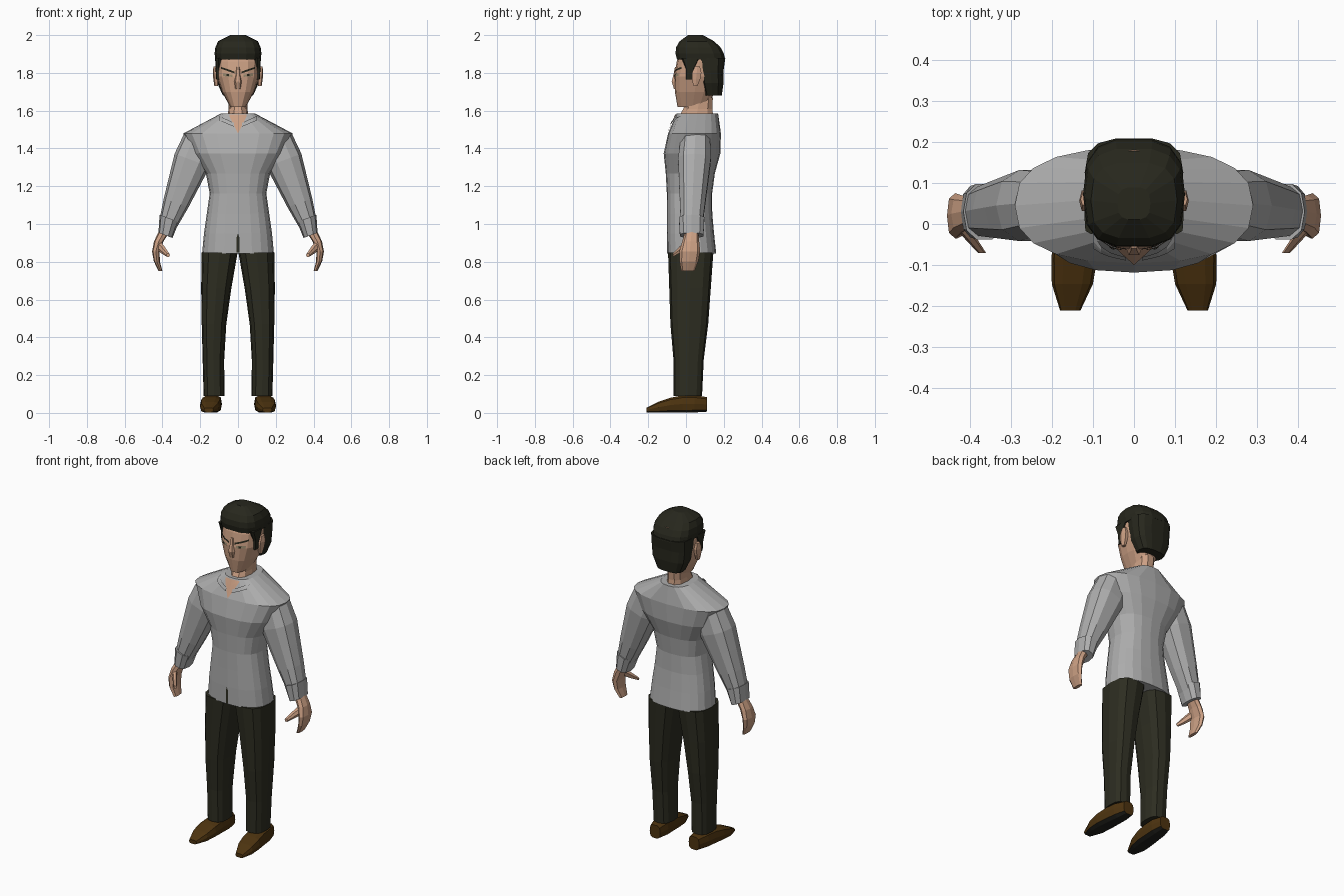
import bpy, bmesh, math
from mathutils import Vector
from mathutils.bvhtree import BVHTree

cube = bpy.data.objects.get("Cube")
if cube:
    bpy.data.objects.remove(cube, do_unlink=True)


def material(name, *rgb):
    mat = bpy.data.materials.new(name)
    mat.use_nodes = True
    mat.diffuse_color = (*rgb, 1)
    shader = mat.node_tree.nodes["Principled BSDF"]
    shader.inputs["Base Color"].default_value = (*rgb, 1)
    return mat


shirt_grey = material("grey shirt", 0.42, 0.42, 0.42)
skin = material("skin", 0.6, 0.35, 0.23)
dark_cloth = material("dark trousers", 0.026, 0.026, 0.015)
dark_hair = material("dark hair", 0.02, 0.02, 0.012)
brown_leather = material("brown leather", 0.075, 0.034, 0.005)
dark_sole = material("dark sole", 0.015, 0.015, 0.012)
eye_tone = material("eye", 0.3, 0.24, 0.15)

AXIS_X, AXIS_Y, AXIS_Z = Vector((1, 0, 0)), Vector((0, 1, 0)), Vector((0, 0, 1))


def finish(name, bm, materials, mirror):
    """Turn a bmesh into an object, mirrored across the body if asked."""
    mesh = bpy.data.meshes.new(name)
    bm.to_mesh(mesh)
    bm.free()
    for mat in materials:
        mesh.materials.append(mat)
    part = bpy.data.objects.new(name, mesh)
    bpy.context.collection.objects.link(part)
    if mirror:
        part.modifiers.new("mirror", "MIRROR").use_mirror_merge = False
    return part


def rounded(value, squareness):
    return math.copysign(abs(value) ** (2 / squareness), value)


def limb(name, mat, start, end, radii, u=AXIS_X, v=AXIS_Y, bow=(0, 0, 0),
         sides=10, squareness=2.5, mirror=False, underside=None):
    """Skin evenly spaced rounded rings along a path that bows at its middle."""
    start, end, bow = Vector(start), Vector(end), Vector(bow)
    bm = bmesh.new()
    rings = []
    for step, (along_u, along_v) in enumerate(radii):
        t = step / (len(radii) - 1)
        centre = start.lerp(end, t) + bow * math.sin(math.pi * t)
        angles = [math.tau * side / sides for side in range(sides)]
        rings.append([bm.verts.new(centre
                                   + u * along_u * rounded(math.cos(a), squareness)
                                   + v * along_v * rounded(math.sin(a), squareness))
                      for a in angles])
    for lower, upper in zip(rings, rings[1:]):
        for i in range(sides):
            j = (i + 1) % sides
            bm.faces.new((lower[i], lower[j], upper[j], upper[i]))
    bm.faces.new(rings[0])
    bm.faces.new(rings[-1])
    bmesh.ops.recalc_face_normals(bm, faces=bm.faces)
    materials = [mat]
    if underside:
        materials.append(underside)
        for face in bm.faces:
            face.material_index = int(face.normal.z < -0.8)
    return finish(name, bm, materials, mirror)


def plate(name, mat, target, inner, outer, gap=0.005):
    """Lay a mirrored strip on the front of target; ends are (x, z, half height)."""
    surface = BVHTree.FromPolygons([vert.co for vert in target.data.vertices],
                                   [face.vertices for face in target.data.polygons])
    inner, outer = Vector(inner), Vector(outer)
    bm = bmesh.new()
    columns = []
    for step in range(5):
        x, z, half = inner.lerp(outer, step / 4)
        column = []
        for level in (-1, -0.3, 0.3, 1):
            height = z + half * level
            hit = surface.ray_cast(Vector((x, -1, height)), AXIS_Y)[0]
            column.append(bm.verts.new((x, (hit.y if hit else 0) - gap, height)))
        columns.append(column)
    for near, far in zip(columns, columns[1:]):
        for k in range(len(near) - 1):
            bm.faces.new((near[k], far[k], far[k + 1], near[k + 1]))
    return finish(name, bm, [mat], True)


# Shirt body, from the hem up to the collar
torso = limb("shirt_body", shirt_grey, (0, 0.03, 0.845), (0, 0.06, 1.585),
             [(0.19, 0.13), (0.18, 0.125), (0.165, 0.12), (0.15, 0.12),
              (0.17, 0.13), (0.24, 0.15), (0.29, 0.14), (0.09, 0.11)],
             bow=(0, -0.025, 0), sides=20)

# Sleeves and cuffs, cut square to the slope of the arm
across_arm = Vector((0.93, 0, 0.35))
limb("sleeve", shirt_grey, (0.2, 0.05, 1.45), (0.37, 0.03, 1),
     [(0.09, 0.08), (0.1, 0.09), (0.085, 0.08), (0.07, 0.07), (0.05, 0.06)],
     u=across_arm, mirror=True)
limb("cuff", shirt_grey, (0.364, 0.03, 1.03), (0.384, 0.03, 0.94),
     [(0.055, 0.07), (0.04, 0.065)], u=across_arm, mirror=True)

# Hands with curled fingers and a thumb
limb("hand", skin, (0.39, 0.03, 0.96), (0.41, 0.01, 0.75),
     [(0.03, 0.035), (0.025, 0.045), (0.02, 0.055), (0.016, 0.05), (0.01, 0.035)],
     bow=(0.035, 0, 0), sides=8, mirror=True)
limb("thumb", skin, (0.425, 0, 0.89), (0.37, -0.07, 0.835),
     [(0.02, 0.025), (0.015, 0.02), (0.01, 0.01)], v=AXIS_Z, sides=6, mirror=True)

# Trousers
limb("trouser_leg", dark_cloth, (0.127, 0.01, 0.09), (0.097, 0.025, 0.85),
     [(0.055, 0.075), (0.057, 0.08), (0.065, 0.1), (0.08, 0.11), (0.095, 0.12)],
     bow=(0.015, 0, 0), sides=12, squareness=2.8, mirror=True)

# Shoes, with the downward faces as soles
limb("shoe", brown_leather, (0.13, 0.11, 0.045), (0.155, -0.21, 0.015),
     [(0.035, 0.04), (0.05, 0.047), (0.053, 0.047), (0.056, 0.04),
      (0.05, 0.03), (0.025, 0.012)],
     v=AXIS_Z, bow=(0, 0, 0.015), squareness=3.2, mirror=True, underside=dark_sole)

# Neck, open neckline, collar wings and hem slit
limb("neck", skin, (0, 0.05, 1.55), (0, 0.075, 1.67),
     [(0.058, 0.1), (0.05, 0.08), (0.05, 0.07)])
plate("open_neckline", skin, torso, (0, 1.53, 0.05), (0.045, 1.575, 0.005))
plate("collar_wing", shirt_grey, torso, (0.02, 1.525, 0.01), (0.1, 1.56, 0.012),
      gap=0.01)
plate("hem_slit", dark_cloth, torso, (0, 0.9, 0.05), (0.007, 0.89, 0.04))

# Head, nose and ears
head = limb("head", skin, (0, 0.035, 1.62), (0, 0.08, 1.94),
            [(0.042, 0.08), (0.085, 0.105), (0.112, 0.12), (0.114, 0.118), (0.1, 0.1)],
            sides=16)
limb("nose", skin, (0, -0.055, 1.715), (0, -0.05, 1.83),
     [(0.015, 0.01), (0.022, 0.025), (0.014, 0.016), (0.01, 0.01)], sides=6)
limb("ear", skin, (0.115, 0.05, 1.73), (0.12, 0.06, 1.835),
     [(0.01, 0.012), (0.014, 0.024), (0.015, 0.028), (0.01, 0.015)],
     sides=6, mirror=True)

# Painted face details
plate("eyebrow", dark_hair, head, (0.018, 1.802, 0.005), (0.09, 1.827, 0.005))
plate("eye", eye_tone, head, (0.03, 1.785, 0.006), (0.08, 1.79, 0.007))
plate("pupil", dark_hair, head, (0.047, 1.788, 0.006), (0.06, 1.789, 0.006), gap=0.007)

# Hair: crown, back of the head and sideburns
limb("hair_crown", dark_hair, (0, 0.08, 1.87), (0, 0.05, 2),
     [(0.12, 0.13), (0.124, 0.13), (0.12, 0.12), (0.105, 0.093), (0.04, 0.04)],
     sides=14, squareness=2.9)
limb("hair_back", dark_hair, (0, 0.14, 1.68), (0, 0.125, 1.88),
     [(0.08, 0.05), (0.11, 0.065), (0.118, 0.07), (0.12, 0.085)],
     sides=14, squareness=2.9)
limb("sideburn", dark_hair, (0.105, 0.017, 1.765), (0.103, 0.025, 1.88),
     [(0.01, 0.016), (0.015, 0.022), (0.018, 0.05)],
     sides=8, squareness=4, mirror=True)
